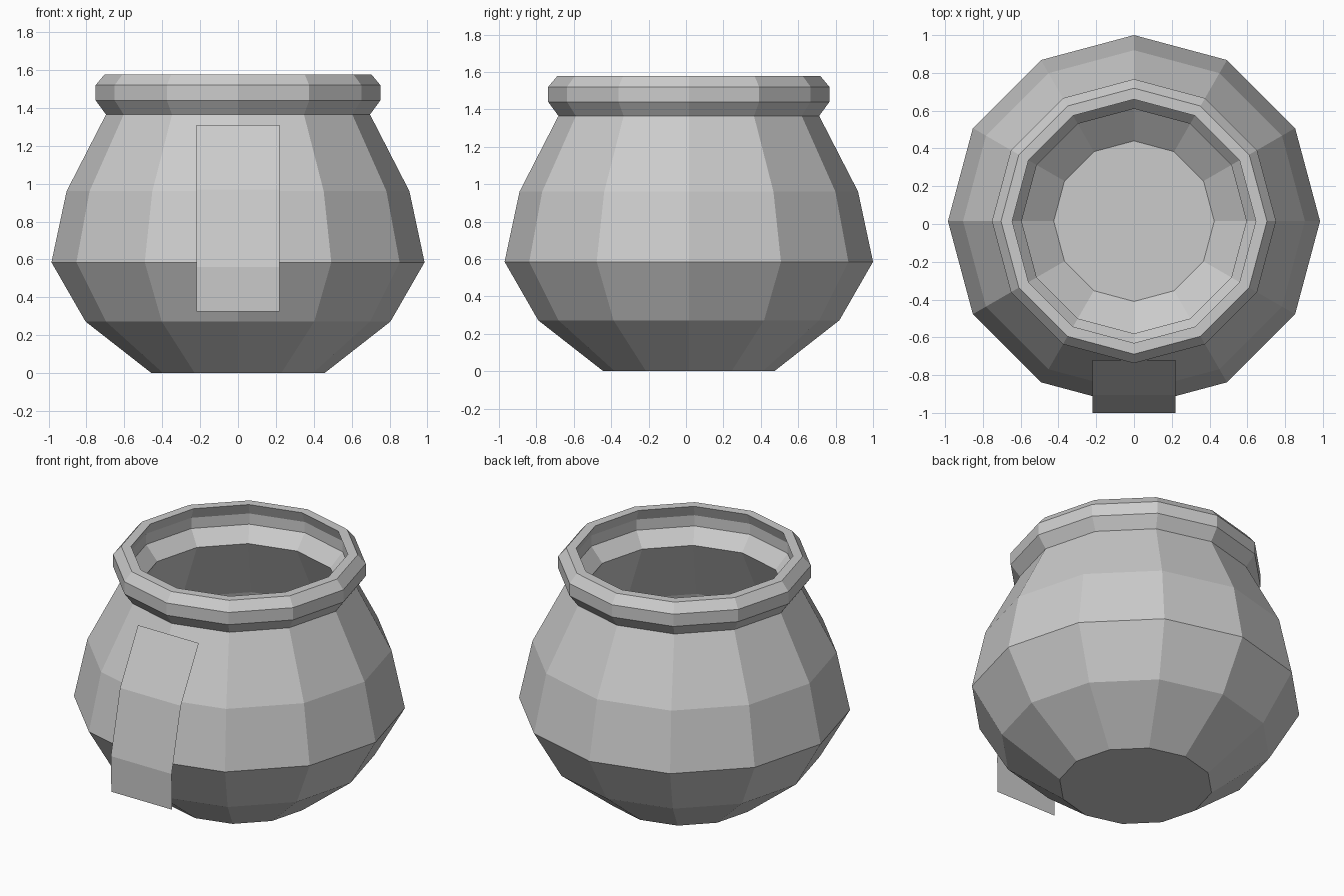
import bpy, bmesh
from math import cos, sin, tau

if "Cube" in bpy.data.objects:
    bpy.data.objects.remove(bpy.data.objects["Cube"])

SIDES = 12
POT_Y = 0.015


def make_object(name, bm):
    mesh = bpy.data.meshes.new(name)
    bm.to_mesh(mesh)
    bm.free()
    obj = bpy.data.objects.new(name, mesh)
    bpy.context.collection.objects.link(obj)
    return obj


def lathe(name, profile, y=0.0):
    """Spin (radius, z) points into a faceted body, capping both ends."""
    bm = bmesh.new()
    rings = [[bm.verts.new((r * cos(tau * i / SIDES), y + r * sin(tau * i / SIDES), z))
              for i in range(SIDES)] for r, z in profile]
    for a, b in zip(rings, rings[1:]):
        for i in range(SIDES):
            j = (i + 1) % SIDES
            bm.faces.new((a[i], a[j], b[j], b[i]))
    bm.faces.new(rings[0][::-1])
    bm.faces.new(rings[-1])
    bmesh.ops.recalc_face_normals(bm, faces=bm.faces)
    return make_object(name, bm)


def strip(name, half_width, path):
    """Sheet following (y, z) points."""
    bm = bmesh.new()
    rows = [[bm.verts.new((x, y, z)) for x in (-half_width, half_width)] for y, z in path]
    for a, b in zip(rows, rows[1:]):
        bm.faces.new((a[0], b[0], b[1], a[1]))
    return make_object(name, bm)


# Hollow pot: outside from base to rim, then inside back down to the floor
outside = [(0.457, 0), (0.805, 0.272), (0.985, 0.585), (0.905, 0.96),
           (0.697, 1.365), (0.752, 1.44), (0.752, 1.52), (0.704, 1.577)]
inside = [(0.645, 1.577), (0.675, 1.505), (0.675, 1.435), (0.595, 1.345),
          (0.805, 0.93), (0.885, 0.59), (0.73, 0.325), (0.425, 0.09)]
lathe("pot", outside + inside, POT_Y)

# Front label: lies on the shoulder and hangs straight at the bottom
strip("front_label", 0.22, [(-0.72, 1.31), (-0.905, 0.97), (-1.0, 0.56), (-0.995, 0.325)])
